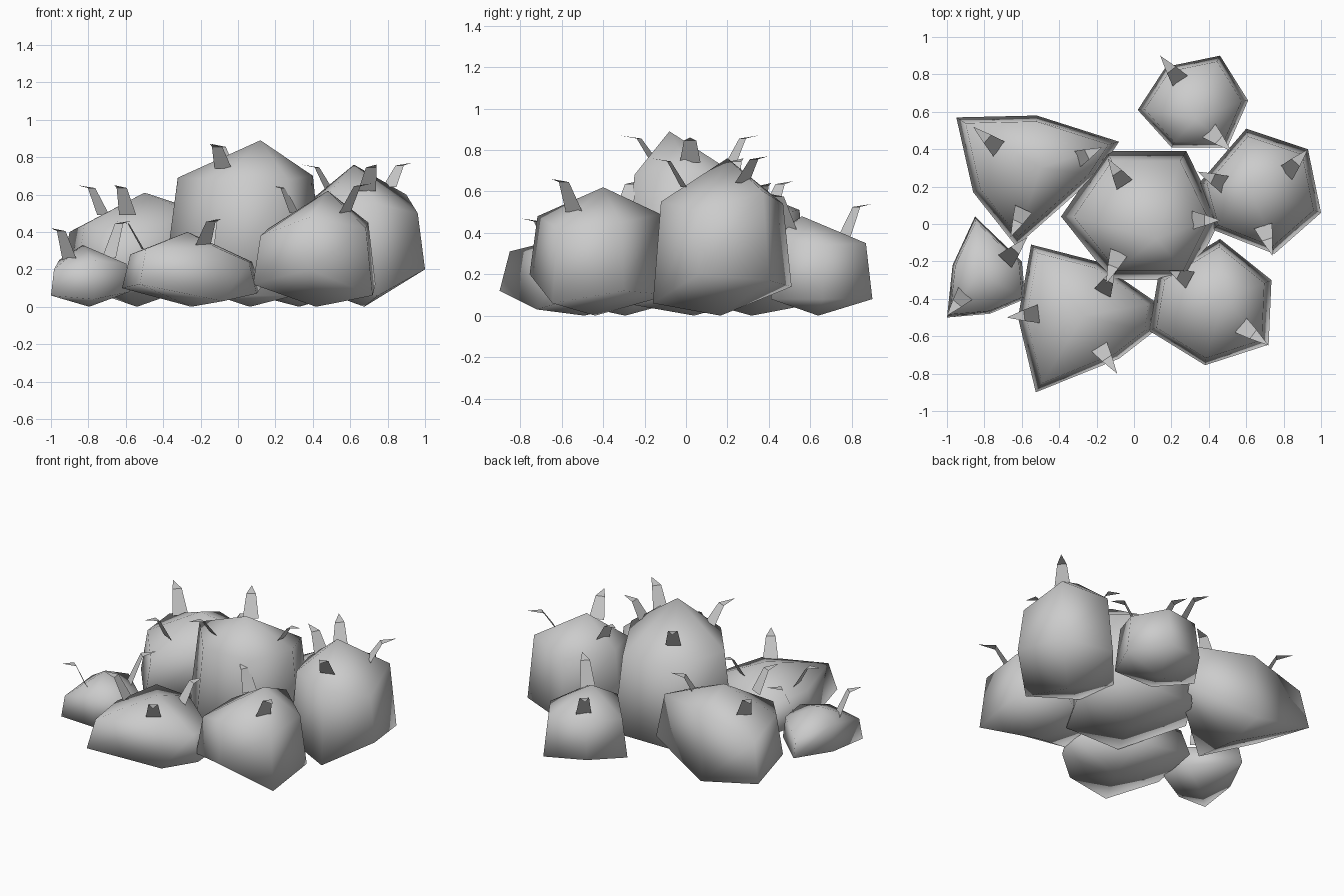
import bpy, bmesh, math
from mathutils import Vector


def finish(bm, name, smooth_angle=None):
    bmesh.ops.recalc_face_normals(bm, faces=bm.faces)
    me = bpy.data.meshes.new(name)
    bm.to_mesh(me)
    bm.free()
    ob = bpy.data.objects.new(name, me)
    bpy.context.collection.objects.link(ob)
    if smooth_angle:
        bpy.ops.object.select_all(action='DESELECT')
        ob.select_set(True)
        bpy.context.view_layer.objects.active = ob
        bpy.ops.object.shade_smooth_by_angle(angle=math.radians(smooth_angle))
    return ob


# Faceted boulder: bottom point, uneven low rim, inset shoulder ring, apex
def boulder(name, rim, apex, inset=0.9):
    bm = bmesh.new()
    n = len(rim)
    c = Vector((sum(p[0] for p in rim) / n, sum(p[1] for p in rim) / n))
    low = [bm.verts.new((x, y, r)) for x, y, z, r in rim]
    high = []
    for x, y, z, r in rim:
        p = c + (Vector((x, y)) - c) * inset
        high.append(bm.verts.new((p.x, p.y, z)))
    top = bm.verts.new(apex)
    bottom = bm.verts.new((c.x, c.y, 0))
    for i in range(n):
        j = (i + 1) % n
        bm.faces.new((low[i], low[j], high[j], high[i]))
        bm.faces.new((high[i], high[j], top))
        bm.faces.new((low[j], low[i], bottom))
    finish(bm, name, 100)


# Thorn: flat tapered blade that rises, then bends outward to a point
def thorn(name, base, tip):
    b, t = Vector(base), Vector(tip)
    out = Vector((t.x - b.x, t.y - b.y, 0))
    side = Vector((-out.y, out.x, 0)).normalized()
    knee = b + out * 0.45
    knee.z = t.z - 0.015
    b.z -= 0.03
    bm = bmesh.new()
    v = [bm.verts.new(p) for p in (b - side * 0.05, b + side * 0.05,
                                   knee + side * 0.03, knee - side * 0.03, t)]
    bm.faces.new(v[:4])
    bm.faces.new((v[3], v[2], v[4]))
    finish(bm, name)


# Boulders: rim points are x, y, shoulder height, rim height
boulder("centre_boulder",
        [(-0.39, 0.04, 0.69, 0.18), (-0.12, -0.30, 0.68, 0.06), (0.30, -0.30, 0.68, 0.06),
         (0.46, 0.02, 0.70, 0.12), (0.28, 0.39, 0.62, 0.10), (-0.15, 0.39, 0.62, 0.10)],
        (0.12, -0.08, 0.89), 0.85)
boulder("right_boulder",
        [(0.35, 0.22, 0.57, 0.12), (0.42, -0.03, 0.57, 0.10), (0.75, -0.16, 0.55, 0.06),
         (1.00, 0.06, 0.50, 0.20), (0.93, 0.40, 0.60, 0.17), (0.60, 0.51, 0.54, 0.14)],
        (0.62, 0.20, 0.76), 0.88)
boulder("front_right_boulder",
        [(0.08, -0.57, 0.38, 0.12), (0.38, -0.755, 0.48, 0.20), (0.72, -0.645, 0.42, 0.06),
         (0.735, -0.30, 0.45, 0.12), (0.46, -0.08, 0.49, 0.10), (0.13, -0.28, 0.42, 0.12)],
        (0.48, -0.40, 0.62), 0.88)
boulder("front_boulder",
        [(-0.62, -0.50, 0.28, 0.10), (-0.525, -0.90, 0.31, 0.12), (-0.08, -0.72, 0.31, 0.03),
         (0.10, -0.58, 0.24, 0.07), (0.12, -0.42, 0.24, 0.10), (-0.20, -0.20, 0.31, 0.10),
         (-0.55, -0.11, 0.28, 0.10)],
        (-0.27, -0.49, 0.40), 0.88)
boulder("back_left_boulder",
        [(-0.95, 0.57, 0.40, 0.14), (-0.86, 0.17, 0.44, 0.17), (-0.63, -0.12, 0.38, 0.12),
         (-0.20, 0.26, 0.50, 0.12), (-0.08, 0.44, 0.49, 0.19), (-0.52, 0.58, 0.51, 0.05)],
        (-0.50, 0.30, 0.61), 0.88)
boulder("left_boulder",
        [(-0.97, -0.22, 0.25, 0.07), (-1.00, -0.50, 0.20, 0.06), (-0.77, -0.48, 0.25, 0.04),
         (-0.58, -0.40, 0.23, 0.08), (-0.60, -0.20, 0.22, 0.08), (-0.85, 0.04, 0.20, 0.09)],
        (-0.83, -0.26, 0.33), 0.92)
boulder("back_boulder",
        [(0.02, 0.61, 0.34, 0.08), (0.20, 0.41, 0.40, 0.08), (0.50, 0.41, 0.38, 0.08),
         (0.61, 0.66, 0.34, 0.08), (0.46, 0.90, 0.35, 0.08), (0.17, 0.84, 0.36, 0.11)],
        (0.33, 0.56, 0.48), 0.88)

# Thorns: base point and tip point
thorns = [
    ((-0.05, 0.21, 0.75), (-0.14, 0.35, 0.87)),
    ((0.31, 0.02, 0.77), (0.46, 0.02, 0.86)),
    ((-0.08, -0.15, 0.77), (-0.15, -0.32, 0.87)),
    ((0.49, 0.21, 0.65), (0.34, 0.28, 0.76)),
    ((0.81, 0.27, 0.67), (0.93, 0.40, 0.77)),
    ((0.69, -0.01, 0.65), (0.74, -0.17, 0.76)),
    ((0.30, -0.30, 0.53), (0.17, -0.23, 0.65)),
    ((0.57, -0.54, 0.53), (0.72, -0.65, 0.66)),
    ((-0.51, -0.48, 0.34), (-0.68, -0.50, 0.46)),
    ((-0.19, -0.65, 0.35), (-0.09, -0.80, 0.47)),
    ((-0.17, -0.37, 0.36), (-0.10, -0.23, 0.47)),
    ((-0.72, 0.40, 0.52), (-0.86, 0.52, 0.65)),
    ((-0.32, 0.34, 0.53), (-0.17, 0.41, 0.64)),
    ((-0.59, 0.08, 0.52), (-0.66, -0.07, 0.65)),
    ((-0.90, -0.37, 0.28), (-1.00, -0.49, 0.42)),
    ((-0.69, -0.20, 0.29), (-0.57, -0.07, 0.46)),
    ((0.25, 0.76, 0.40), (0.14, 0.90, 0.54)),
    ((0.40, 0.50, 0.44), (0.52, 0.39, 0.59)),
]
for i, (base, tip) in enumerate(thorns):
    thorn(f"thorn_{i + 1}", base, tip)
